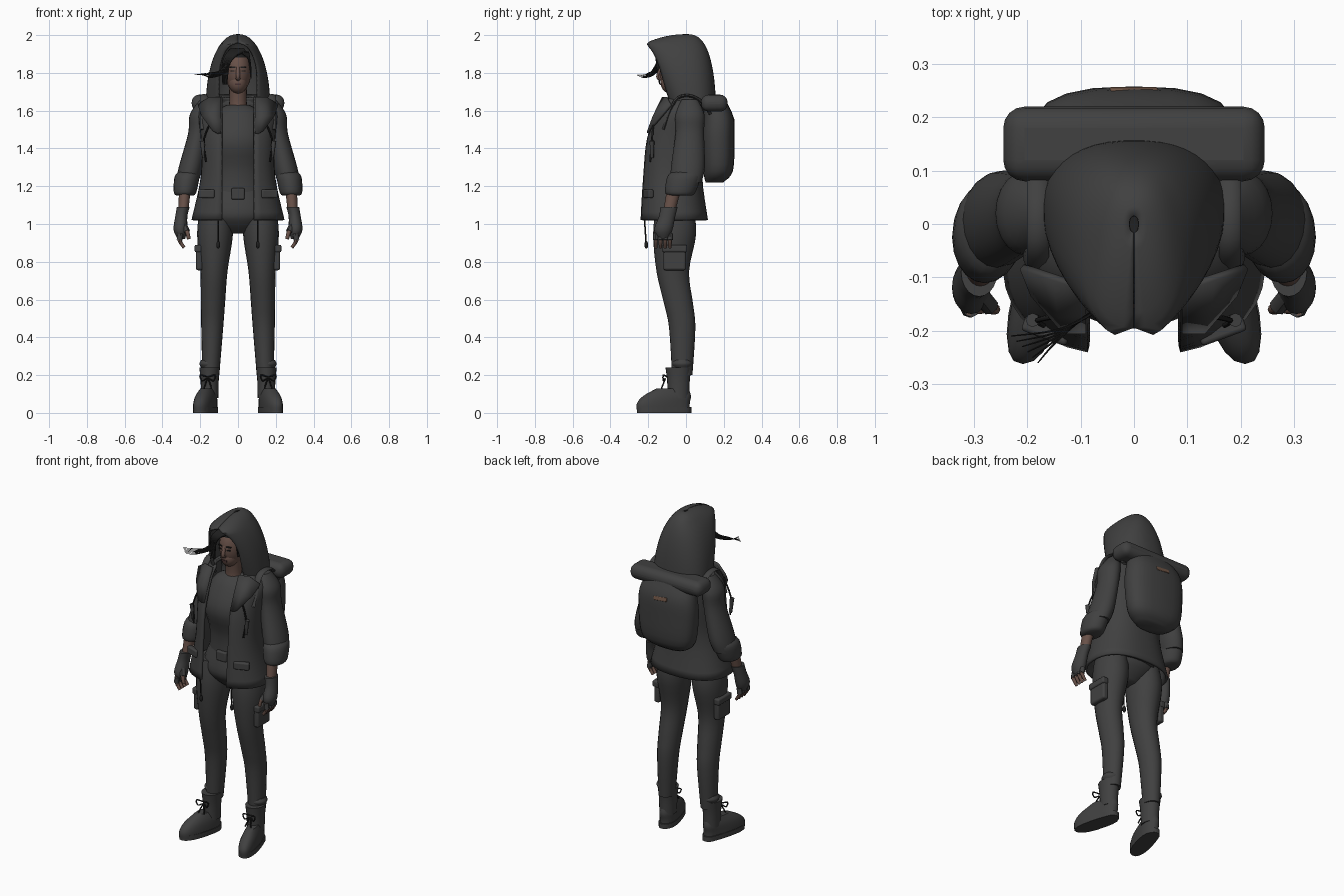
import bpy, bmesh, math
from mathutils import Vector

cube = bpy.data.objects.get("Cube")
if cube:
    bpy.data.objects.remove(cube, do_unlink=True)


def material(name, red, green, blue):
    m = bpy.data.materials.new(name)
    m.use_nodes = True
    m.diffuse_color = (red, green, blue, 1)
    m.node_tree.nodes["Principled BSDF"].inputs["Base Color"].default_value = m.diffuse_color
    return m


CLOTH = material("charcoal", .052, .052, .052)
BLACK = material("soft_black", .013, .013, .013)
SKIN = material("brown_skin", .14, .083, .066)
LIPS = material("dark_brown", .06, .03, .03)
PATCH = material("tan", .16, .09, .06)
made = []


def finish(name, bm, mat):
    bmesh.ops.recalc_face_normals(bm, faces=bm.faces)
    mesh = bpy.data.meshes.new(name)
    bm.to_mesh(mesh)
    bm.free()
    mesh.materials.append(mat)
    ob = bpy.data.objects.new(name, mesh)
    bpy.context.collection.objects.link(ob)
    made.append(ob)
    return ob


def skin(name, rings, mat, thick=0):
    """Join rings of points: solid and capped, or an open sheet with thickness."""
    bm = bmesh.new()
    rows = [[bm.verts.new(p) for p in ring] for ring in rings]
    count = len(rows[0])
    for low, high in zip(rows, rows[1:]):
        for i in range(count - 1 if thick else count):
            j = (i + 1) % count
            bm.faces.new((low[i], low[j], high[j], high[i]))
    if not thick:
        bm.faces.new(rows[0])
        bm.faces.new(rows[-1])
    ob = finish(name, bm, mat)
    if thick:
        mod = ob.modifiers.new("thickness", "SOLIDIFY")
        mod.thickness, mod.offset = thick, 0
    return ob


def smooth(rows, steps=4):
    """Run a smooth curve through a few rows of numbers."""
    rows = [Vector(row) for row in rows]
    last = len(rows) - 1
    out = []
    for i in range(last):
        a, b, c, d = (rows[min(max(i + o, 0), last)] for o in (-1, 0, 1, 2))
        for j in range(steps):
            t = j / steps
            out.append(b + ((c - a) * t + (a * 2 - b * 5 + c * 4 - d) * t**2
                            + (b * 3 - a - c * 3 + d) * t**3) / 2)
    return out + [rows[-1]]


def oval(center, wide, deep, power=2, count=20, gap=0):
    """Rounded outline, optionally left open around the front."""
    x, y, z = center
    start = math.asin(min(1, (gap / wide) ** (power / 2)))
    points = []
    for i in range(count):
        angle = start + (math.tau - 2 * start) * i / (count - 1 if gap else count)
        s, c = math.sin(angle), math.cos(angle)
        points.append((x + wide * math.copysign(abs(s) ** (2 / power), s),
                       y - deep * math.copysign(abs(c) ** (2 / power), c), z))
    return points


def stack(name, path, radii, mat=CLOTH, deep=1, side=1, power=2):
    """Level ovals along a path; deep is their depth over their width."""
    rows = smooth([(side * p[0], p[1], p[2], r) for p, r in zip(path, radii)])
    return skin(name, [oval(row[:3], row[3], row[3] * deep, power) for row in rows], mat)


def shell(name, rows, thick):
    """Rows of height, front, back, half width and half opening."""
    rings = [oval((0, (front + back) / 2, z), wide, (back - front) / 2, 2.4, 34, gap)
             for z, front, back, wide, gap in rows]
    return skin(name, rings, CLOTH, thick)


def tube(name, path, radius, mat=CLOTH, side=1, tip=1, flat=1, across=(0, .9, .4), count=8):
    path = smooth([(side * x, y, z) for x, y, z in path])
    last = len(path) - 1
    rings = []
    for i, p in enumerate(path):
        along = path[min(i + 1, last)] - path[max(i - 1, 0)]
        u = along.cross(Vector(across)).normalized()
        v = along.normalized().cross(u) * flat
        r = radius * (1 + (tip - 1) * i / last)
        angles = [math.tau * j / count for j in range(count)]
        rings.append([p + (u * math.cos(a) + v * math.sin(a)) * r for a in angles])
    return skin(name, rings, mat)


def ball(name, center, size, mat):
    bm = bmesh.new()
    bmesh.ops.create_uvsphere(bm, u_segments=28, v_segments=20, radius=1)
    bmesh.ops.scale(bm, vec=size, verts=bm.verts)
    bmesh.ops.translate(bm, vec=center, verts=bm.verts)
    return finish(name, bm, mat)


def box(name, center, size, mat=CLOTH, bevel=0, turn=(0, 0, 0)):
    bm = bmesh.new()
    bmesh.ops.create_cube(bm, size=1)
    bmesh.ops.scale(bm, vec=size, verts=bm.verts)
    ob = finish(name, bm, mat)
    ob.location, ob.rotation_euler = center, turn
    if bevel:
        mod = ob.modifiers.new("round", "BEVEL")
        mod.width, mod.segments = bevel, 4
    return ob


# Hood: a dome whose front edge leans forward up to a peak
hood = []
for i in range(23):
    rise, spread = math.sin(math.radians(4 * i)), math.cos(math.radians(4 * i))
    z = 1.62 + .38 * rise
    front = max(-.09 - .14 * rise, -.44 * spread)
    opening = .1 * math.sqrt(max(0, 1 - (max(z - 1.78, 0) / .18) ** 2))
    hood.append((z, front, .153 * spread ** .7, .166 * spread ** .9, max(opening, .001)))
shell("hood", hood, .01)

# Open jacket over a shirt and hips
jacket = [(1.02, -.24, .11, .24), (1.25, -.23, .08, .19), (1.45, -.21, .1, .19),
          (1.6, -.15, .1, .2), (1.67, -.11, .09, .12)]
shell("jacket", smooth([(*row, .085) for row in jacket]), .014)
stack("shirt", [(0, -.04, 1.05), (0, -.05, 1.27), (0, -.08, 1.44), (0, -.04, 1.58), (0, -.04, 1.63)],
      [.16, .14, .155, .13, .06], deep=.75)
stack("hips", [(0, -.06, z) for z in (.95, 1, 1.06, 1.18)], [.06, .14, .18, .14], deep=.65)
box("belt_pouch", (0, -.155, 1.16), (.07, .03, .06), bevel=.008)

# Head with jaw, hair cap, neck and face
head = ball("head", (0, -.05, 1.81), (.07, .09, .12), SKIN)
head.data.materials.append(BLACK)
for face in head.data.polygons:
    x, y, z = face.center
    face.material_index = int(z > 1.88 or (y > -.05 and z > 1.72))
ball("jaw", (0, -.08, 1.75), (.05, .055, .06), SKIN)
stack("neck", [(0, -.04, 1.56), (0, -.04, 1.63), (0, -.05, 1.72)], [.06, .047, .047], SKIN)
tube("nose", [(0, -.13, 1.83), (0, -.147, 1.78), (0, -.13, 1.77)], .01, SKIN, tip=1.3)
box("lips", (0, -.132, 1.74), (.034, .009, .01), LIPS)

# Hair locks swept to one side, with loose windblown strands
for i in range(6):
    k = i / 5
    tube("swept_lock", [(.03 - .06 * k, -.11, 1.92), (-.02 - .04 * k, -.15, 1.89),
                        (-.05 - .03 * k, -.15, 1.84), (-.06 - .02 * k, -.14, 1.74)], .014, BLACK, tip=.2)
    tube("side_lock", [(.02 + .03 * k, -.12, 1.91), (.06, -.11, 1.87), (.07, -.1 + .02 * k, 1.77)],
         .009, BLACK, tip=.2)
    tube("loose_strand", [(-.05, -.15, 1.86 - .01 * i), (-.1, -.18, 1.81 - .005 * i),
                          (-.15, -.2 - .005 * i, 1.8 - .005 * i), (-.23 + .01 * i, -.21 - .01 * i, 1.79)],
         .004, BLACK, tip=.3, count=5)

# Backpack with bedroll and torn patch
stack("backpack", [(0, .15, 1.22), (0, .17, 1.28), (0, .17, 1.45), (0, .17, 1.56), (0, .15, 1.64)],
      [.1, .17, .19, .18, .15], deep=.46, power=2.6)
box("bedroll", (0, .15, 1.64), (.49, .14, .09), bevel=.04)
box("pack_patch", (0, .251, 1.55), (.09, .009, .024), PATCH, .004, (.2, .1, 0))

# Parts that come in pairs
for side, word in ((1, "left_"), (-1, "right_")):
    leg = [(1.1, -.06), (.95, -.06), (.75, -.07), (.58, -.04), (.45, -.02), (.2, -.02)]
    stack(word + "trouser_leg", [(.15 - .03 * z, y, z) for z, y in leg],
          [.08, .095, .072, .064, .058, .045], deep=1.2, side=side)
    box(word + "cargo_pocket", (side * .205, -.06, .82), (.036, .12, .13), bevel=.012)
    box(word + "cargo_flap", (side * .21, -.06, .87), (.04, .13, .04), bevel=.01)
    stack(word + "trouser_fold", [(.15, -.02, z) for z in (.24, .26, .28)], [.045, .055, .045], side=side)

    # Boots, toes turned out
    stack(word + "boot_shaft", [(.15, -.04, .08), (.15, -.04, .17), (.15, -.04, .24)],
          [.046, .048, .055], deep=1.25, side=side)
    foot = stack(word + "boot_foot", [(.15, -.12, .01), (.15, -.12, .05), (.15, -.1, .09), (.15, -.07, .13)],
                 [.05, .05, .045, .03], deep=2.8, side=side, power=2.4)
    sole = stack(word + "boot_sole", [(.15, -.115, 0), (.15, -.115, .03)], [.053, .053],
                 deep=2.7, side=side, power=2.4)
    for part in (foot, sole):
        for v in part.data.vertices:
            v.co.x += side * max(0, -.03 - v.co.y) / 4
    for d in (-1, 1):
        tube(word + "lace_bow", [(.16, -.1, .19), (.16 + d * .04, -.12, .2), (.16 + d * .03, -.12, .17),
                                 (.16, -.11, .18), (.16 - d * .02, -.13, .13)], .004, BLACK, side)

    # Sleeve, rolled cuff, forearm and fingerless glove
    stack(word + "sleeve", [(.17, .02, 1.66), (.2, .02, 1.58), (.21, .02, 1.48), (.25, .01, 1.3), (.27, 0, 1.22)],
          [.03, .055, .054, .064, .058], deep=1.4, side=side)
    stack(word + "rolled_cuff", [(.26, 0, 1.28), (.27, -.01, 1.25), (.28, -.03, 1.17), (.28, -.03, 1.15)],
          [.05, .066, .06, .045], deep=1.35, side=side)
    stack(word + "forearm", [(.28, -.06, 1.2), (.29, -.09, 1.06)], [.032, .026], SKIN, 1.2, side)
    stack(word + "glove", [(.29, -.09, 1.09), (.3, -.1, 1.04), (.305, -.12, .97), (.3, -.12, .92)],
          [.034, .032, .036, .02], deep=1.35, side=side)
    for i in range(4):
        y = -.16 + .025 * i
        root, bend, end = (.305, y, .95), (.31, y, .915), (.285, y, .875)
        tube(word + "finger", [root, bend, end], .0125, SKIN, side, .7)
        tube(word + "glove_finger", [root, bend], .015, side=side)
    root, bend, end = (.29, -.13, 1), (.27, -.155, .96), (.26, -.16, .92)
    tube(word + "thumb", [root, bend, end], .014, SKIN, side, .7)
    tube(word + "glove_thumb", [root, bend], .017, side=side)

    # Lapel, pocket flap, pack strap and drawstrings
    lapel = [((.09, -.12, 1.67), (.15, -.1, 1.67), (.21, -.08, 1.63)),
             ((.09, -.165, 1.57), (.14, -.17, 1.57), (.19, -.13, 1.57)),
             ((.09, -.2, 1.48), (.11, -.2, 1.48), (.13, -.2, 1.49))]
    skin(word + "lapel", [[(side * x, y, z) for x, y, z in row] for row in lapel], CLOTH, .014)
    box(word + "pocket_flap", (side * .165, -.2, 1.16), (.09, .03, .045), bevel=.008, turn=(0, 0, side * .35))
    tube(word + "pack_strap", [(.18, .13, 1.58), (.18, .08, 1.65), (.18, .01, 1.68), (.18, -.06, 1.65),
                               (.18, -.12, 1.5)], .008, side=side, flat=2.6, across=(1, 0, 0))
    tube(word + "chest_cord", [(.13, -.17, 1.57), (.18, -.18, 1.45), (.17, -.19, 1.33)], .005, BLACK, side)
    tube(word + "cord_toggle", [(.19, -.18, 1.44), (.18, -.18, 1.35)], .013, side=side, tip=.7)
    tube(word + "hem_cord", [(.105, -.22, 1.03), (.105, -.21, .88)], .004, BLACK, side)
    ball(word + "cord_end", (side * .105, -.21, .89), (.01, .01, .02), BLACK)

    # Eyes and brows
    for feature, z, wide in (("eye", 1.81, .021), ("eyebrow", 1.83, .03)):
        box(word + feature, (side * .028, -.132, z), (wide, .009, .007), BLACK, turn=(0, 0, side * .2))

# Soft shading with sharp edges kept
for ob in made:
    ob.select_set(True)
bpy.context.view_layer.objects.active = made[0]
bpy.ops.object.shade_smooth_by_angle(angle=math.radians(45))
